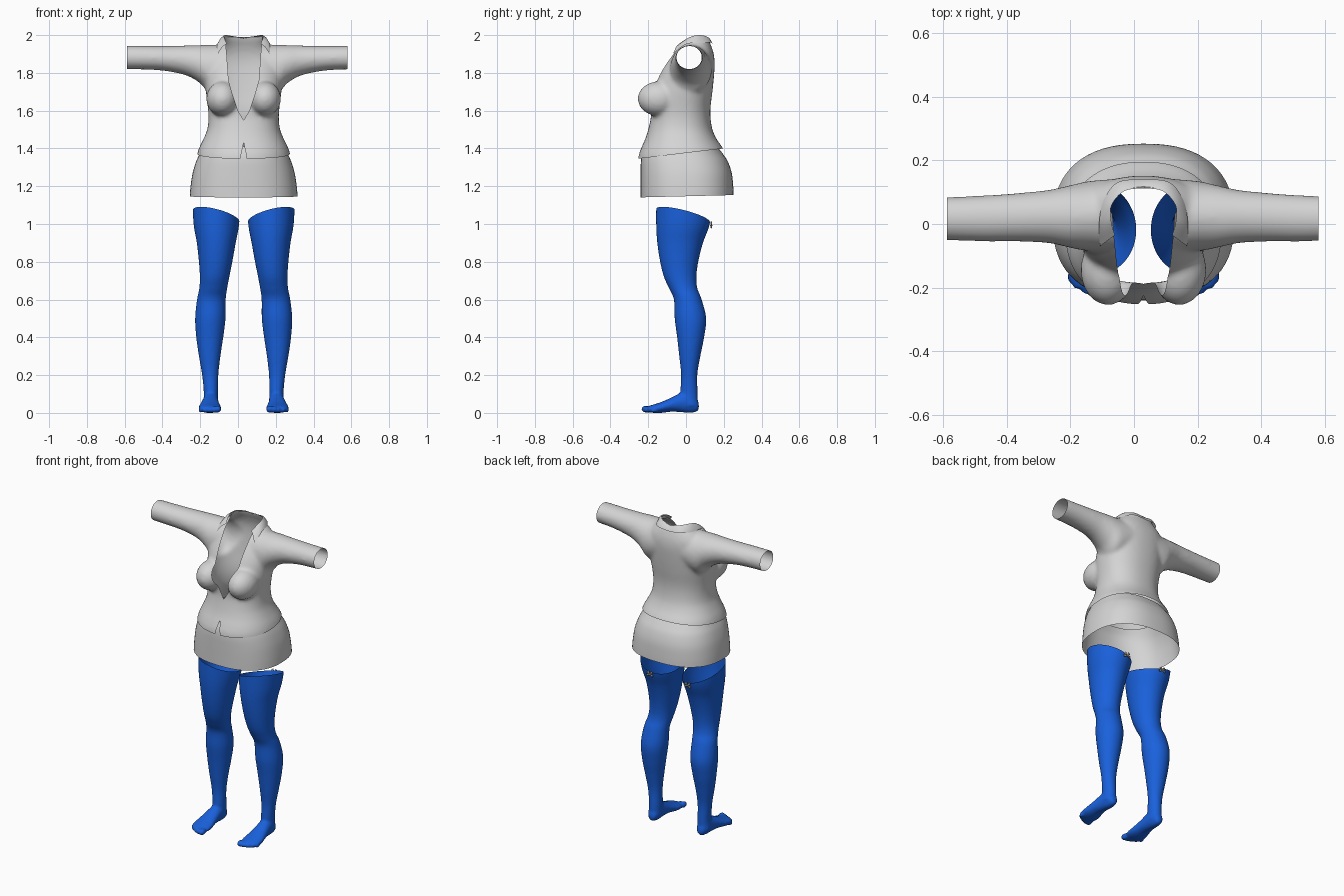
import bpy, bmesh, math
from mathutils import Vector, Matrix

if "Cube" in bpy.data.objects:
    bpy.data.objects.remove(bpy.data.objects["Cube"])

C = 0.03  # x of the body's mid plane


def material(name, rgb):
    m = bpy.data.materials.new(name)
    m.use_nodes = True
    m.diffuse_color = (*rgb, 1)
    m.node_tree.nodes["Principled BSDF"].inputs["Base Color"].default_value = (*rgb, 1)
    return m


cloth = material("pale grey cloth", (0.66, 0.66, 0.66))
stocking_blue = material("blue stocking", (0.01, 0.12, 0.72))
ribbon = material("taupe ribbon", (0.4, 0.36, 0.33))


def smooth_rows(rows, steps=5):
    """Catmull-Rom interpolation of equal-length tuples."""
    out = []
    for i in range(len(rows) - 1):
        quad = [rows[max(i - 1, 0)], rows[i], rows[i + 1], rows[min(i + 2, len(rows) - 1)]]
        for k in range(steps):
            t = k / steps
            out.append([0.5 * (2 * b + (c - a) * t + (2 * a - 5 * b + 4 * c - d) * t * t
                               + (3 * b - a - 3 * c + d) * t ** 3) for a, b, c, d in zip(*quad)])
    return out + [list(rows[-1])]


def loft(bm, axis, rows, power=2.0, caps=True, n=48):
    """Rows are (position on axis, low and high of 1st other axis, low and high of 2nd)."""
    others = [i for i in range(3) if i != axis]
    rings = []
    for t, a0, a1, b0, b1 in smooth_rows(rows):
        ring = []
        for k in range(n):
            ang = math.tau * k / n
            u, v = (math.copysign(abs(f(ang)) ** (2 / power), f(ang)) for f in (math.cos, math.sin))
            p = [0, 0, 0]
            p[axis] = t
            p[others[0]] = (a0 + a1) / 2 + u * (a1 - a0) / 2
            p[others[1]] = (b0 + b1) / 2 + v * (b1 - b0) / 2
            ring.append(bm.verts.new(p))
        rings.append(ring)
    for r, q in zip(rings, rings[1:]):
        for k in range(n):
            bm.faces.new((r[k], r[(k + 1) % n], q[(k + 1) % n], q[k]))
    if caps:
        bm.faces.new(rings[0])
        bm.faces.new(rings[-1])


def ball(bm, centre, radii):
    bmesh.ops.create_uvsphere(bm, u_segments=24, v_segments=14, radius=1,
                              matrix=Matrix.Translation(centre) @ Matrix.Diagonal((*radii, 1)))


def finish(bm, name, mat):
    bmesh.ops.recalc_face_normals(bm, faces=bm.faces)
    mesh = bpy.data.meshes.new(name)
    bm.to_mesh(mesh)
    bm.free()
    mesh.materials.clear()
    mesh.materials.append(mat)
    for p in mesh.polygons:
        p.use_smooth = True
        p.material_index = 0
    ob = bpy.data.objects.new(name, mesh)
    bpy.context.collection.objects.link(ob)
    return ob


def fuse(bm, voxel, rounds):
    """Melt overlapping solids into one skin and return it as a new bmesh."""
    ob = finish(bm, "fused_helper", cloth)
    rem = ob.modifiers.new("melt", "REMESH")
    rem.mode, rem.voxel_size = "VOXEL", voxel
    sm = ob.modifiers.new("soften", "SMOOTH")
    sm.factor, sm.iterations = 0.5, rounds
    dg = bpy.context.evaluated_depsgraph_get()
    mesh = bpy.data.meshes.new_from_object(ob.evaluated_get(dg))
    out = bmesh.new()
    out.from_mesh(mesh)
    bpy.data.objects.remove(ob)
    bpy.data.meshes.remove(mesh)
    return out


def cut(bm, co, no, faces=None, clear=True):
    faces = list(bm.faces) if faces is None else faces
    geom = set(faces)
    for f in faces:
        geom.update(f.edges)
        geom.update(f.verts)
    bmesh.ops.bisect_plane(bm, geom=list(geom), dist=1e-6, plane_co=co, plane_no=no, clear_outer=clear)


def cut_opening(bm, profile, y_max):
    """Cut a symmetric front opening; profile is (z, half width)."""
    for s in (-1, 1):
        for (z0, h0), (z1, h1) in zip(profile, profile[1:]):
            near = [f for f in bm.faces if f.calc_center_median().y < y_max
                    and z0 - 0.02 < f.calc_center_median().z < z1 + 0.02]
            cut(bm, (C + s * h0, 0, z0), (z1 - z0, 0, -s * (h1 - h0)), near, False)
    doomed = []
    for f in bm.faces:
        c = f.calc_center_median()
        for (z0, h0), (z1, h1) in zip(profile, profile[1:]):
            if c.y < y_max and z0 <= c.z < z1 and abs(c.x - C) < h0 + (h1 - h0) * (c.z - z0) / (z1 - z0):
                doomed.append(f)
                break
    bmesh.ops.delete(bm, geom=doomed, context="FACES")


# Shirt: torso, bust and sleeves melted together, then cut open
bm = bmesh.new()
torso = [(1.25, .262, -.255, .25), (1.35, .25, -.253, .217), (1.4, .237, -.238, .196),
         (1.45, .213, -.216, .162), (1.5, .193, -.2, .14), (1.56, .186, -.187, .13),
         (1.62, .19, -.185, .13), (1.7, .2, -.18, .14), (1.78, .205, -.152, .148),
         (1.85, .2, -.112, .152), (1.9, .185, -.075, .147), (1.94, .15, -.045, .135),
         (1.97, .115, -.015, .122), (2.0, .103, 0, .113), (2.05, .1, 0, .11)]
loft(bm, 2, [(z, C - h, C + h, f, b) for z, h, f, b in torso], 2.25)
sleeve = [(.05, -.085, .145, 1.74, 1.95), (.17, -.085, .135, 1.69, 1.948), (.23, -.075, .122, 1.745, 1.947),
          (.3, -.06, .107, 1.785, 1.945), (.4, -.055, .097, 1.808, 1.943), (.5, -.055, .09, 1.817, 1.943),
          (.66, -.05, .083, 1.82, 1.944)]
for s in (-1, 1):
    loft(bm, 0, [(C + s * r[0], *r[1:]) for r in sleeve])
    ball(bm, (C + s * .112, -.145, 1.663), (.086, .111, .092))
bm = fuse(bm, 0.011, 7)
cut(bm, (0, 0, 1.376), (0, .12, -1))
cut(bm, (0, 0, 1.99), (0, 0, 1))
cut(bm, (-.588, 0, 0), (-1, 0, 0))
cut(bm, (.58, 0, 0), (1, 0, 0))
cut_opening(bm, [(1.55, 0), (1.6, .03), (1.69, .06), (1.76, .08), (1.9, .09), (2.01, .1)], .04)
cut_opening(bm, [(1.33, .018), (1.36, .015), (1.43, 0)], 0)
finish(bm, "shirt", cloth)

# Folded collar, a strip from neck edge to outer edge
bm = bmesh.new()
half = [(0, .112, 1.985, 0, .14, 1.955), (.06, .104, 1.995, .08, .132, 1.96),
        (.1, .06, 2.0, .125, .075, 1.958), (.102, .01, 1.985, .14, 0, 1.952),
        (.09, -.035, 1.955, .137, -.07, 1.9)]
for s in (-1, 1):
    rows = [[(C + s * r[0], *r[1:3]),
             (C + s * (r[0] * .5 + r[3] * .5), (r[1] + r[4]) / 2, (r[2] + r[5]) / 2 + .01),
             (C + s * r[3], *r[4:])] for r in smooth_rows(half)]
    grid = [[bm.verts.new(p) for p in row] for row in rows]
    for r, q in zip(grid, grid[1:]):
        for k in range(2):
            bm.faces.new((r[k], r[k + 1], q[k + 1], q[k]))
bmesh.ops.remove_doubles(bm, verts=bm.verts, dist=1e-4)
finish(bm, "collar", cloth)

# Skirt, an open tube tucked under the shirt
bm = bmesh.new()
skirt = [(1.14, .286, -.24, .253), (1.2, .281, -.24, .25), (1.27, .27, -.24, .242),
         (1.33, .252, -.239, .222), (1.37, .234, -.233, .196), (1.41, .215, -.215, .165)]
loft(bm, 2, [(z, C - h, C + h, f, b) for z, h, f, b in skirt], 2.4, caps=False, n=64)
cut(bm, (0, 0, 1.147), (0, .025, -1))
finish(bm, "skirt", cloth)

# Stockings: leg, foot and toes melted together, open at the top
leg = [(.04, .165, .245, -.02, .062), (.1, .165, .241, -.03, .062), (.2, .164, .25, -.026, .06),
       (.3, .153, .267, -.036, .076), (.4, .138, .281, -.047, .096), (.5, .126, .287, -.06, .107),
       (.6, .125, .277, -.064, .083), (.66, .117, .265, -.09, .06), (.72, .106, .262, -.117, .055),
       (.8, .09, .267, -.137, .065), (.9, .072, .278, -.152, .09), (1.0, .054, .295, -.158, .126),
       (1.15, .045, .303, -.157, .15)]
foot = [(.068, .19, .215, .02, .05), (.055, .175, .232, .006, .08), (.02, .165, .242, 0, .12),
        (-.03, .163, .248, .004, .105), (-.08, .158, .258, .006, .08), (-.13, .15, .268, 0, .058),
        (-.17, .149, .267, 0, .045), (-.2, .16, .25, .004, .036)]
bm = bmesh.new()
loft(bm, 2, leg)
loft(bm, 1, foot)
for k in range(5):
    r = .02 - .0022 * k
    ball(bm, (.166 + .0235 * k, -.21 + .0025 * k * k, r), (r * .85, r * 1.4, r))
bm = fuse(bm, 0.008, 4)
cut(bm, (.175, 0, 1.04), (-.25, .25, 1))
left = finish(bm, "left_stocking", stocking_blue)

# Small bow at the back of each stocking
bm = bmesh.new()
knot = Vector((.165, .134, .992))
ball(bm, knot, (.006, .006, .006))
for s in (-1, 1):
    for tilt in (.35, -.8):
        turn = Matrix.Rotation(-s * (math.pi / 2 - tilt), 4, "Y")
        place = Matrix.Translation(knot) @ turn @ Matrix.Diagonal((1, .5, 1, 1)) @ Matrix.Translation((0, 0, -.011))
        bmesh.ops.create_cone(bm, cap_ends=True, segments=10, radius1=.009, radius2=.002, depth=.022, matrix=place)
bow = finish(bm, "left_bow", ribbon)

# Mirror stocking and bow to the other side
for ob, name in ((left, "right_stocking"), (bow, "right_bow")):
    bm = bmesh.new()
    bm.from_mesh(ob.data)
    bm.transform(Matrix.Translation((2 * C, 0, 0)) @ Matrix.Diagonal((-1, 1, 1, 1)))
    bmesh.ops.reverse_faces(bm, faces=bm.faces)
    finish(bm, name, ob.data.materials[0])
